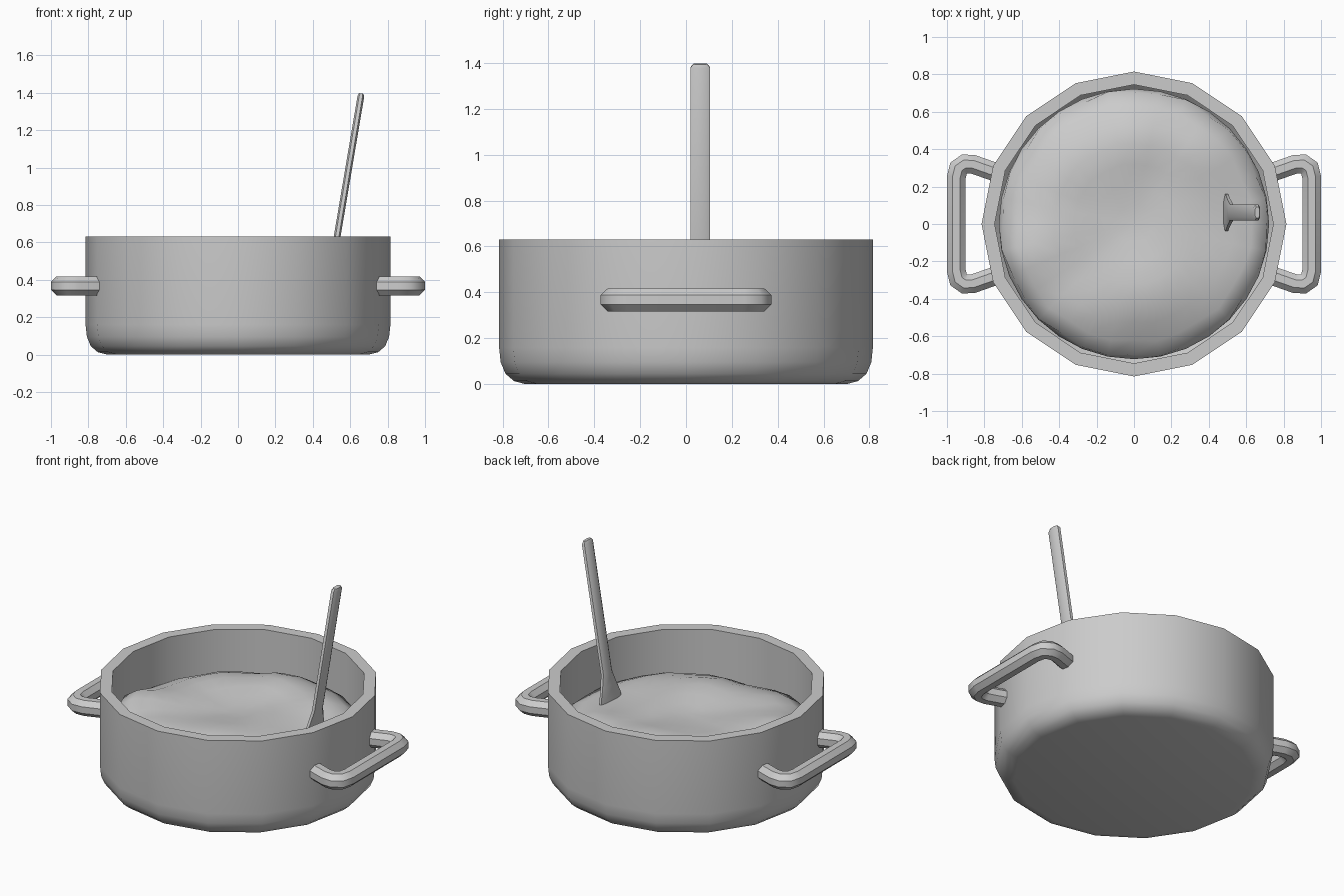
import bpy, bmesh, math
from mathutils import Vector

if "Cube" in bpy.data.objects:
    bpy.data.objects.remove(bpy.data.objects["Cube"])


def finish(bm, name, angle=35):
    bmesh.ops.recalc_face_normals(bm, faces=bm.faces)
    mesh = bpy.data.meshes.new(name)
    bm.to_mesh(mesh)
    bm.free()
    ob = bpy.data.objects.new(name, mesh)
    bpy.context.collection.objects.link(ob)
    bpy.ops.object.select_all(action='DESELECT')
    ob.select_set(True)
    bpy.context.view_layer.objects.active = ob
    bpy.ops.object.shade_smooth_by_angle(angle=math.radians(angle))
    return ob


def loft(bm, rings, cap_start=True, cap_end=True):
    rows = [[bm.verts.new(p) for p in ring] for ring in rings]
    n = len(rows[0])
    for a, b in zip(rows, rows[1:]):
        for i in range(n):
            j = (i + 1) % n
            bm.faces.new((a[i], a[j], b[j], b[i]))
    if cap_start:
        bm.faces.new(rows[0])
    if cap_end:
        bm.faces.new(rows[-1])
    return rows


def circle(r, z, n=16):
    return [(r * math.cos(math.tau * i / n), r * math.sin(math.tau * i / n), z)
            for i in range(n)]


# Pot: 16-sided shell with rounded base and thick rim
bm = bmesh.new()
profile = [(0.70, 0.0), (0.75, 0.013), (0.787, 0.045), (0.808, 0.095), (0.815, 0.16),
           (0.815, 0.63), (0.745, 0.63), (0.745, 0.16), (0.66, 0.07)]
loft(bm, [circle(r, z) for r, z in profile])
finish(bm, "pot")


# Side handles: octagonal tube swept along a bent path
def handle(side):
    half = [(0.715, 0.268), (0.86, 0.319), (0.905, 0.321), (0.938, 0.298), (0.95, 0.25)]
    path = [Vector((x, y, 0.367)) for x, y in half]
    path += [Vector((p.x, -p.y, p.z)) for p in reversed(path)]
    rad = 0.05 / math.cos(math.pi / 8)
    rings = []
    for k, p in enumerate(path):
        d1 = (p - path[k - 1]).normalized() if k else None
        d2 = (path[k + 1] - p).normalized() if k < len(path) - 1 else None
        d1, d2 = d1 or d2, d2 or d1
        t = (d1 + d2).normalized()
        out = t.cross(Vector((0, 0, 1))) / t.dot(d1)
        ring = []
        for i in range(8):
            a = math.tau * (i + 0.5) / 8
            q = p + out * (rad * math.cos(a)) + Vector((0, 0, rad * math.sin(a)))
            ring.append((q.x * side, q.y, q.z))
        rings.append(ring)
    bm = bmesh.new()
    loft(bm, rings)
    finish(bm, "right_handle" if side > 0 else "left_handle", 44)


for side in (1, -1):
    handle(side)


# Food: lumpy surface made of soft mounds (x, y, width, height), sinking at the edge
MOUNDS = [(0.0, 0.46, 0.20, 0.065), (0.15, -0.36, 0.22, 0.05), (-0.6, -0.2, 0.2, 0.075),
          (-0.36, -0.48, 0.15, 0.05), (-0.42, 0.28, 0.18, 0.035), (0.35, 0.42, 0.16, 0.035),
          (0.52, 0.0, 0.16, -0.01), (0.1, -0.68, 0.2, -0.03), (-0.3, 0.0, 0.13, 0.015)]


def food_height(x, y):
    z = 0.438 + 0.01 * math.sin(9 * x + 2 * y) * math.cos(8 * y)
    for mx, my, s, h in MOUNDS:
        z += h * math.exp(-((x - mx) ** 2 + (y - my) ** 2) / (s * s))
    return z - 0.085 * (math.hypot(x, y) / 0.72) ** 5


bm = bmesh.new()
rings = []
for r in (0.745, 0.71, 0.63, 0.53, 0.43, 0.32, 0.21, 0.1):
    ring = []
    for i, (x, y, _) in enumerate(circle(r, 0, 32)):
        w = 1 + 0.015 * math.sin(i * 2.3)
        if r > 0.74:
            ring.append((x * 0.97, y * 0.97, 0.31))
        else:
            ring.append((x * w, y * w, food_height(x, y)))
    rings.append(ring)
rows = loft(bm, rings, False, False)
centre = bm.verts.new((0, 0, food_height(0, 0) - 0.005))
for i in range(32):
    bm.faces.new((rows[-1][i], rows[-1][(i + 1) % 32], centre))
finish(bm, "food", 75)

# Spatula: tilted flat stick flaring to a blade in the food
axis = Vector((0.169, 0, 1)).normalized()
thick = Vector((axis.z, 0, -axis.x))
bm = bmesh.new()
rings = []
for z, w, t in [(0.22, 0.08, 0.008), (0.28, 0.1, 0.012), (0.43, 0.098, 0.014),
                (0.5, 0.07, 0.016), (0.58, 0.043, 0.018), (1.38, 0.043, 0.018),
                (1.396, 0.03, 0.012)]:
    c = Vector((0.53 + (z - 0.63) * 0.169, 0.062, z))
    rings.append([c + thick * (t * a) + Vector((0, w * b, 0)) for a, b in
                  [(1, .6), (.5, 1), (-.5, 1), (-1, .6),
                   (-1, -.6), (-.5, -1), (.5, -1), (1, -.6)]])
loft(bm, rings)
finish(bm, "spatula", 40)
